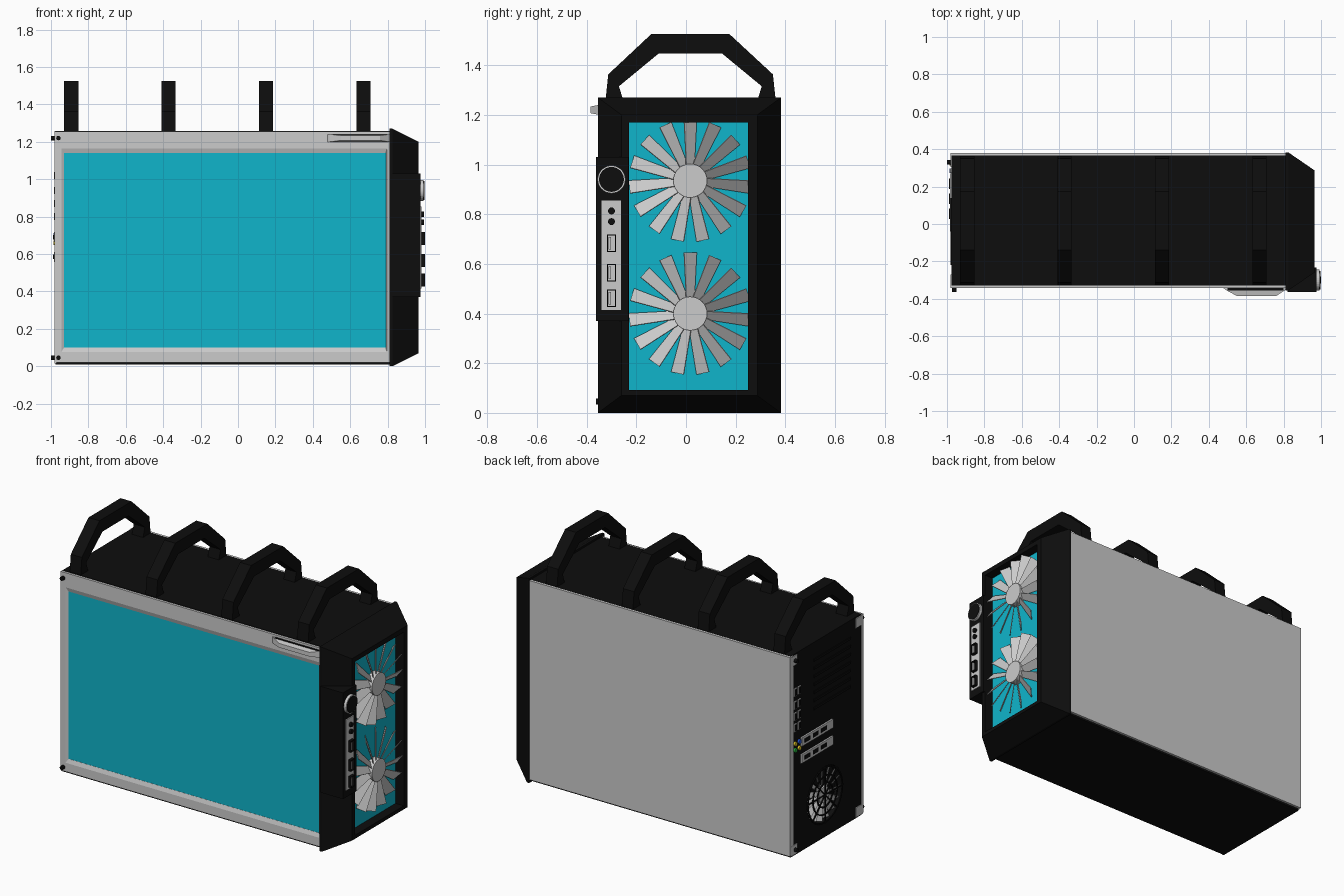
import bpy, bmesh
from math import sin, cos, pi, radians
from mathutils import Vector, Matrix

if "Cube" in bpy.data.objects:
    bpy.data.objects.remove(bpy.data.objects["Cube"])


def material(name, rgb):
    m = bpy.data.materials.new(name)
    m.diffuse_color = (*rgb, 1)
    m.use_nodes = True
    m.node_tree.nodes["Principled BSDF"].inputs["Base Color"].default_value = m.diffuse_color
    return m


BLACK = material("black", (0.004, 0.004, 0.004))
CYAN = material("cyan", (0.005, 0.46, 0.6))
GREEN = material("green", (0.02, 0.5, 0.05))
BLUE = material("blue", (0.02, 0.1, 0.7))
YELLOW = material("yellow", (0.8, 0.6, 0.02))


def finish(name, bm, mat=None):
    bmesh.ops.recalc_face_normals(bm, faces=bm.faces)
    me = bpy.data.meshes.new(name)
    bm.to_mesh(me)
    bm.free()
    ob = bpy.data.objects.new(name, me)
    bpy.context.collection.objects.link(ob)
    if mat:
        me.materials.append(mat)
    return ob


def add_loft(bm, loops, ring=False):
    """Skin a list of point loops; cap the ends, or join last to first if ring."""
    vs = [[bm.verts.new(p) for p in loop] for loop in loops]
    n = len(vs[0])
    for a, b in zip(vs, vs[1:] + (vs[:1] if ring else [])):
        for i in range(n):
            bm.faces.new((a[i], a[(i + 1) % n], b[(i + 1) % n], b[i]))
    if not ring:
        bm.faces.new(vs[0])
        bm.faces.new(vs[-1])


def loft(name, loops, mat=None, ring=False):
    bm = bmesh.new()
    add_loft(bm, loops, ring)
    return finish(name, bm, mat)


def rect_x(x, y0, y1, z0, z1):
    return [(x, y0, z0), (x, y1, z0), (x, y1, z1), (x, y0, z1)]


def rect_y(y, x0, x1, z0, z1):
    return [(x0, y, z0), (x1, y, z0), (x1, y, z1), (x0, y, z1)]


def box(name, x0, x1, y0, y1, z0, z1, mat=None):
    return loft(name, [rect_x(x0, y0, y1, z0, z1), rect_x(x1, y0, y1, z0, z1)], mat)


def cyl(name, centre, r, depth, axis='X', mat=None, n=32):
    rot = Matrix.Rotation(pi / 2, 4, 'Y' if axis == 'X' else 'X')
    bm = bmesh.new()
    bmesh.ops.create_cone(bm, cap_ends=True, segments=n, radius1=r, radius2=r, depth=depth,
                          matrix=Matrix.Translation(centre) @ rot)
    ob = finish(name, bm, mat)
    for p in ob.data.polygons:
        p.use_smooth = len(p.vertices) == 4
    return ob


def ring_x(name, centre, r0, r1, depth, mat=None, n=32):
    """Flat washer facing along x."""
    x, y, z = centre

    def circle(r, px):
        return [(px, y + r * cos(2 * pi * i / n), z + r * sin(2 * pi * i / n)) for i in range(n)]
    a, b = x - depth / 2, x + depth / 2
    return loft(name, [circle(r1, a), circle(r1, b), circle(r0, b), circle(r0, a)], mat, True)


def fan(name, centre, r, hub, side, count=15):
    """Hub with pitched flat blades, facing +x (side 1) or -x (side -1)."""
    c, pitch = Vector(centre), radians(38)
    k = r / 0.25
    cyl(name + "_hub", centre, hub, 0.045 * k)
    bm = bmesh.new()
    for i in range(count):
        a = 2 * pi * i / count
        d = Vector((0, side * sin(a), cos(a)))
        x = Vector((side, 0, 0))
        t = x.cross(d)
        w = t * cos(pitch) + x * sin(pitch)
        nrm = (x * cos(pitch) - t * sin(pitch)) * 0.002
        loops = []
        for rad, half in ((hub * 0.85, 0.021 * k), (r, 0.033 * k)):
            p = c + d * rad
            loops.append([p + w * half + nrm, p - w * half + nrm,
                          p - w * half - nrm, p + w * half - nrm])
        add_loft(bm, loops)
    return finish(name + "_blades", bm)


# Chassis with a round recess for the rear fan
chassis = box("chassis", -0.975, 0.815, -0.328, 0.365, 0.008, 1.258, BLACK)
cutter = cyl("fan_cutter", (-0.975, 0.03, 0.27), 0.175, 0.1)
cutter.hide_render = True
mod = chassis.modifiers.new("recess", 'BOOLEAN')
mod.operation, mod.object, mod.solver = 'DIFFERENCE', cutter, 'EXACT'
bpy.context.view_layer.objects.active = chassis
bpy.ops.object.modifier_apply(modifier="recess")
bpy.data.objects.remove(cutter)

# Side panels: solid on the back, framed glass on the front
box("back_side_panel", -0.98, 0.812, 0.363, 0.38, 0.02, 1.257)
loft("glass_frame", [rect_y(-0.325, -0.98, 0.81, 0.02, 1.255), rect_y(-0.343, -0.98, 0.81, 0.02, 1.255),
                     rect_y(-0.343, -0.945, 0.797, 0.075, 1.165), rect_y(-0.335, -0.93, 0.79, 0.1, 1.14),
                     rect_y(-0.325, -0.93, 0.79, 0.1, 1.14)], ring=True)
box("side_glass", -0.935, 0.795, -0.334, -0.326, 0.095, 1.145, CYAN)
loft("panel_pull", [rect_y(-0.34, 0.475, 0.81, 1.2, 1.24), rect_y(-0.352, 0.49, 0.81, 1.2, 1.24),
                    rect_y(-0.385, 0.55, 0.76, 1.207, 1.233)])
box("pull_groove", 0.50, 0.80, -0.355, -0.341, 1.237, 1.242, BLACK)

# Front bezel: chamfered hood with a tall opening
loft("front_bezel", [rect_x(0.81, -0.355, 0.383, 0, 1.27), rect_x(0.825, -0.355, 0.383, 0, 1.27),
                     rect_x(0.965, -0.26, 0.287, 0.07, 1.2), rect_x(0.965, -0.23, 0.25, 0.092, 1.17),
                     rect_x(0.90, -0.23, 0.25, 0.092, 1.17), rect_x(0.81, -0.23, 0.25, 0.092, 1.17)],
     BLACK, True)
box("front_glass", 0.90, 0.908, -0.232, 0.252, 0.09, 1.172, CYAN)
for i, z in enumerate((0.935, 0.4)):
    fan(f"front_fan_{i}", (0.935, 0.017, z), 0.246, 0.068, 1)

# Front control strip with button, jacks and ports
box("control_strip", 0.82, 0.976, -0.363, -0.232, 0.37, 1.03, BLACK)
box("control_plate", 0.97, 0.982, -0.34, -0.262, 0.415, 0.855)
ring_x("button_ring", (0.982, -0.3, 0.94), 0.05, 0.056, 0.022)
cyl("power_button", (0.982, -0.3, 0.94), 0.05, 0.028, 'X', BLACK)
for i, z in enumerate((0.813, 0.77)):
    cyl(f"front_jack_{i}", (0.985, -0.3, z), 0.014, 0.02, 'X', BLACK, 16)
for i, z in enumerate((0.683, 0.565, 0.462)):
    loft(f"front_port_{i}", [rect_x(x, -0.3 - w, -0.3 + w, z - h, z + h) for x, w, h in
                             ((0.98, 0.018, 0.035), (1.0, 0.018, 0.035),
                              (1.0, 0.014, 0.031), (0.98, 0.014, 0.031))], BLACK, True)
    box(f"port_tongue_{i}", 0.98, 0.998, -0.312, -0.302, z - 0.025, z + 0.025)

# Four carry handles over the top
outer = [(-0.325, 1.25), (-0.313, 1.363), (-0.14, 1.525), (0.175, 1.525), (0.35, 1.363), (0.362, 1.25)]
inner = [(-0.25, 1.25), (-0.27, 1.315), (-0.11, 1.447), (0.145, 1.447), (0.305, 1.315), (0.285, 1.25)]
for i in range(4):
    x = -0.892 + 0.521 * i
    bm = bmesh.new()
    add_loft(bm, [[(px, *p) for px, p in ((x - 0.038, o), (x + 0.038, o), (x + 0.038, n), (x - 0.038, n))]
                  for o, n in zip(outer, inner)])
    finish(f"carry_handle_{i}", bm, BLACK)

# Thumb screws and grey corner tabs
for i, z in enumerate((0.045, 1.22)):
    cyl(f"side_screw_{i}", (-0.96, -0.35, z), 0.012, 0.025, 'Y', BLACK, 16)
    cyl(f"rear_screw_{i}", (-0.987, 0.33, z), 0.012, 0.025, 'X', BLACK, 16)
    box(f"rear_tab_{i}", -0.98, -0.97, 0.305, 0.365, z - 0.03, z + 0.03)
    box(f"corner_tab_{i}", -0.98, -0.97, -0.34, -0.27, z - 0.03, z + 0.03)
box("rear_panel_lip", -0.979, -0.97, 0.345, 0.365, 0.02, 1.257)

# Rear fan behind a barred grille
fan("rear_fan", (-0.957, 0.03, 0.27), 0.16, 0.05, -1)
for i, r in enumerate((0.07, 0.115, 0.165)):
    ring_x(f"grille_ring_{i}", (-0.977, 0.03, 0.27), r, r + 0.008, 0.006, BLACK)
for i in range(4):
    bar = box(f"grille_bar_{i}", -0.003, 0.003, -0.175, 0.175, -0.003, 0.003, BLACK)
    bar.location, bar.rotation_euler = (-0.977, 0.03, 0.27), (pi / 4 * i, 0, 0)

# Expansion card brackets with video ports
for i, z in enumerate((0.585, 0.69)):
    box(f"card_bracket_{i}", -0.985, -0.97, -0.04, 0.27, z - 0.027, z + 0.027)
    for j in range(3):
        y = 0.215 - 0.08 * j
        box(f"video_port_{i}_{j}", -0.988, -0.975, y - 0.027, y + 0.027, z - 0.012, z + 0.012, BLACK)

# Rear sockets and coloured audio jacks
for j, y in enumerate((0.325, 0.285)):
    for i, z in enumerate((0.8, 0.87, 0.94, 1.02)):
        box(f"rear_socket_{j}_{i}", -0.982, -0.97, y - 0.013, y + 0.013, z - 0.024, z + 0.024)
        box(f"socket_hole_{j}_{i}", -0.984, -0.975, y - 0.009, y + 0.009, z - 0.019, z + 0.019, BLACK)
    for i, (z, m) in enumerate(zip((0.66, 0.70), ((GREEN, YELLOW), (YELLOW, BLUE))[j])):
        cyl(f"audio_jack_{j}_{i}", (-0.978, y, z), 0.013, 0.016, 'X', m, 16)

# Rear vent slots above the cards
for i in range(7):
    box(f"rear_vent_{i}", -0.98, -0.97, -0.22, 0.14, 0.84 + 0.05 * i, 0.855 + 0.05 * i, BLACK)
